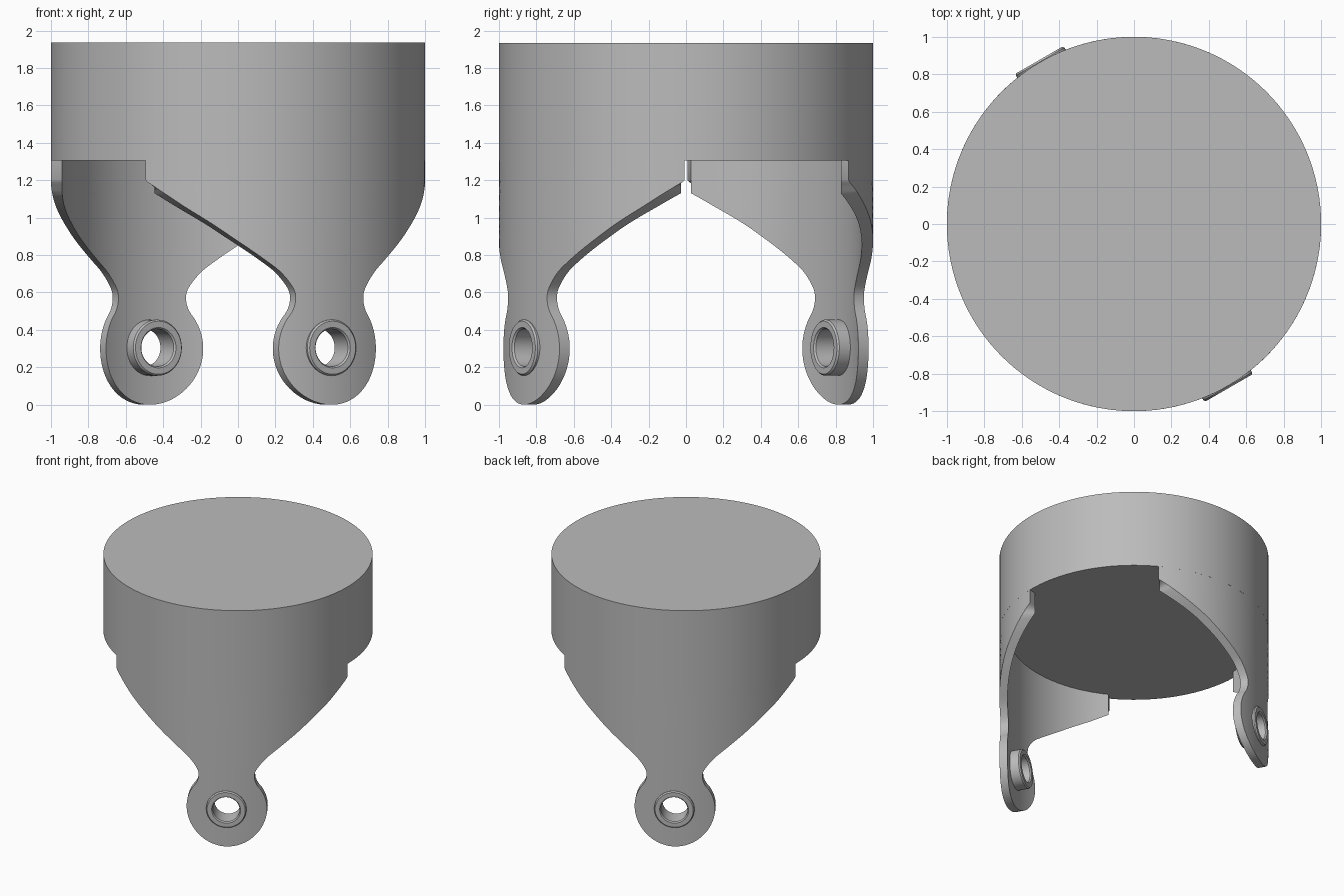
import bpy, bmesh, math
from mathutils import Matrix

if "Cube" in bpy.data.objects:
    bpy.data.objects.remove(bpy.data.objects["Cube"])

grey = bpy.data.materials.new("plain_grey")
grey.diffuse_color = (0.5, 0.5, 0.5, 1)
grey.use_nodes = True
grey.node_tree.nodes["Principled BSDF"].inputs["Base Color"].default_value = grey.diffuse_color

R_OUT, R_IN = 1.0, 0.94
LUG_Z, LUG_R = 0.3, 0.3
DRUM_Z, TOP_Z = 1.305, 1.935


def add_object(name, bm, turn=0.0):
    bmesh.ops.recalc_face_normals(bm, faces=bm.faces)
    mesh = bpy.data.meshes.new(name)
    bm.to_mesh(mesh)
    bm.free()
    mesh.materials.append(grey)
    mesh.transform(Matrix.Rotation(turn, 4, 'Z'))
    ob = bpy.data.objects.new(name, mesh)
    bpy.context.collection.objects.link(ob)
    return ob


def shade(ob):
    bpy.ops.object.select_all(action='DESELECT')
    ob.select_set(True)
    bpy.context.view_layer.objects.active = ob
    bpy.ops.object.shade_smooth_by_angle(angle=math.radians(30))


def smooth_curve(pts, steps=5):
    """Catmull-Rom through 2D points."""
    p = [pts[0]] + pts + [pts[-1]]
    out = []
    for a, b, c, d in zip(p, p[1:], p[2:], p[3:]):
        for i in range(steps):
            t = i / steps
            out.append(tuple(0.5 * (2 * b[k] + (c[k] - a[k]) * t
                       + (2 * a[k] - 5 * b[k] + 4 * c[k] - d[k]) * t * t
                       + (3 * b[k] - a[k] - 3 * c[k] + d[k]) * t ** 3) for k in (0, 1)))
    return out + [pts[-1]]


def leg_outline():
    """(half width, height) pairs from the lug's bottom up to the drum."""
    rows = [(LUG_R * math.sin(a), LUG_Z - LUG_R * math.cos(a))
            for a in [math.radians(4 + 5 * i) for i in range(24)]]
    rows += smooth_curve([(0.254, 0.46), (0.224, 0.505), (0.209, 0.56), (0.22, 0.62),
                          (0.285, 0.705), (0.37, 0.775), (0.51, 0.882), (0.60, 0.955),
                          (0.72, 1.053), (0.80, 1.13), (0.866, 1.2)])
    return rows + [(0.866, DRUM_Z)]


def make_leg(name, turn, cols=32):
    bm = bmesh.new()
    loops = []
    for w, z in leg_outline():
        loop = []
        for r, limit, order in ((R_OUT, 0.862, 1), (R_IN, 0.80, -1)):
            half = min(w, limit)
            amax = math.asin(half / r)
            for i in range(cols + 1):
                a = order * amax * (2 * i / cols - 1)
                loop.append(bm.verts.new((r * math.sin(a), -r * math.cos(a), z)))
        loops.append(loop)
    n = len(loops[0])
    for lo, hi in zip(loops, loops[1:]):
        for i in range(n):
            j = (i + 1) % n
            bm.faces.new((lo[i], lo[j], hi[j], hi[i]))
    # end strips at the lug tip and under the drum
    for loop in (loops[0], loops[-1]):
        for i in range(cols):
            bm.faces.new((loop[i], loop[i + 1], loop[n - 2 - i], loop[n - 1 - i]))
    leg = add_object(name, bm, turn)

    # pin hole through the lug
    cb = bmesh.new()
    bmesh.ops.create_cone(cb, cap_ends=True, segments=48, radius1=0.125, radius2=0.125, depth=0.4,
                          matrix=Matrix.Translation((0, -0.97, LUG_Z + 0.005))
                          @ Matrix.Rotation(math.pi / 2, 4, 'X'))
    cutter = add_object("hole_cutter", cb, turn)
    cutter.hide_render = True
    mod = leg.modifiers.new("pin_hole", 'BOOLEAN')
    mod.operation, mod.solver, mod.object = 'DIFFERENCE', 'EXACT', cutter
    bpy.context.view_layer.objects.active = leg
    bpy.ops.object.modifier_apply(modifier=mod.name)
    bpy.data.objects.remove(cutter)
    shade(leg)


def make_bushing(name, turn, segs=48):
    # ring section as (radius, distance outward)
    section = [(0.1, 0.86), (0.108, 0.85), (0.142, 0.85), (0.15, 0.86),
               (0.15, 1.002), (0.142, 1.012), (0.108, 1.012), (0.1, 1.002)]
    bm = bmesh.new()
    rings = []
    for i in range(segs):
        a = math.tau * i / segs
        rings.append([bm.verts.new((r * math.cos(a), -d, LUG_Z + 0.005 + r * math.sin(a)))
                      for r, d in section])
    for i in range(segs):
        p, q = rings[i], rings[(i + 1) % segs]
        for k in range(len(section)):
            m = (k + 1) % len(section)
            bm.faces.new((p[k], p[m], q[m], q[k]))
    shade(add_object(name, bm, turn))


# solid round drum
bm = bmesh.new()
bmesh.ops.create_cone(bm, cap_ends=True, segments=128, radius1=R_OUT, radius2=R_OUT,
                      depth=TOP_Z - DRUM_Z,
                      matrix=Matrix.Translation((0, 0, (TOP_Z + DRUM_Z) / 2)))
shade(add_object("drum", bm))

# two opposite legs with their pin bushings
for side, deg in (("front", 30), ("back", 210)):
    make_leg(side + "_leg", math.radians(deg))
    make_bushing(side + "_bushing", math.radians(deg))
